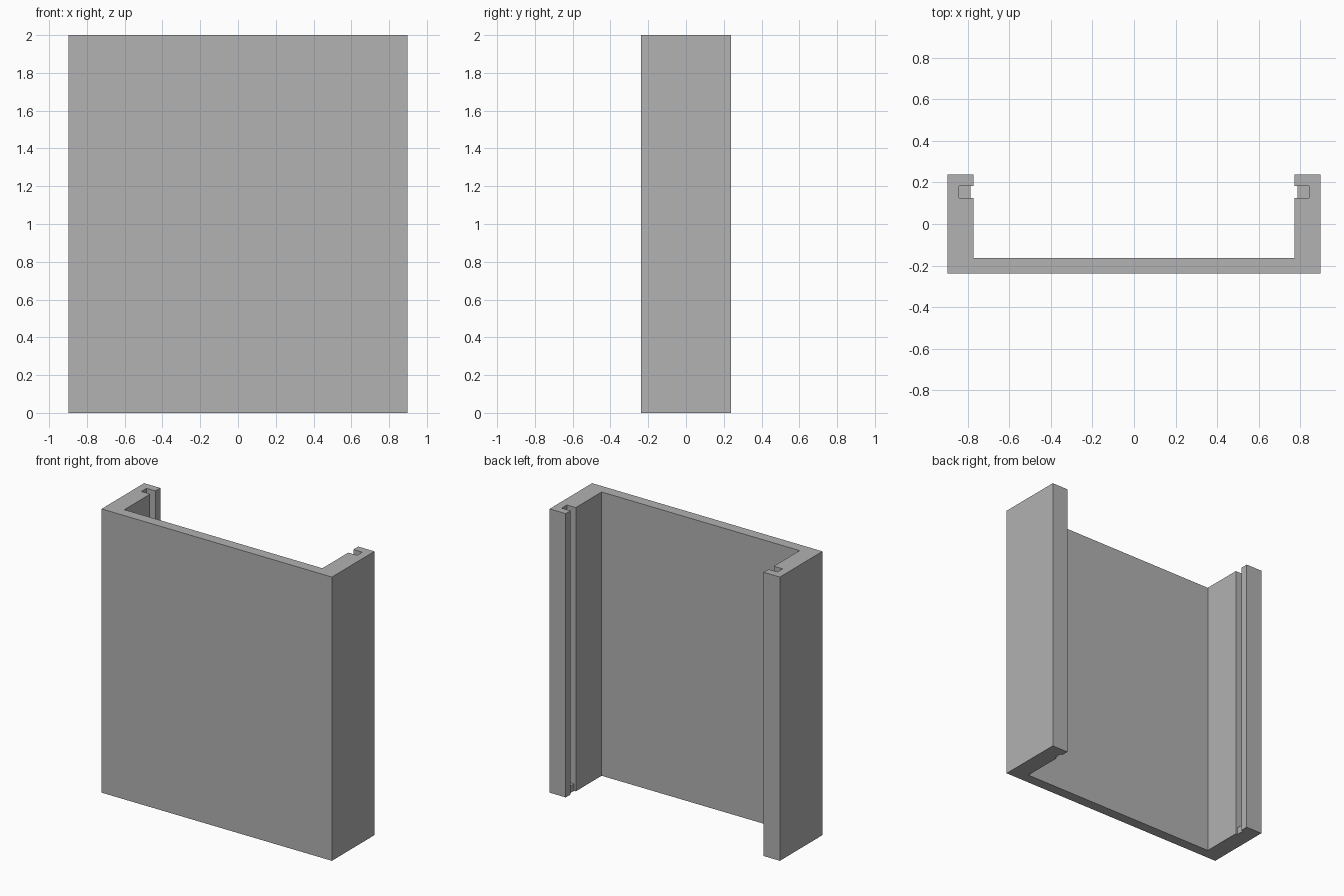
import bpy
import bmesh

cube = bpy.data.objects.get("Cube")
if cube:
    bpy.data.objects.remove(cube, do_unlink=True)

# Single flat grey
grey = bpy.data.materials.new("plain grey")
grey.use_nodes = True
colour = (0.445, 0.445, 0.445, 1)
grey.diffuse_color = colour
grey.node_tree.nodes["Principled BSDF"].inputs["Base Color"].default_value = colour

OUTER, INNER = 0.898, 0.772
FRONT, BACK, PANEL_BACK = -0.237, 0.237, -0.163
SLOT_FRONT, SLOT_BACK, SLOT_END = 0.125, 0.183, 0.841
STOP_FACE, STOP_HEIGHT, HEIGHT = 0.786, 0.05, 2.0


def extrude_profile(name, outline, height):
    """Raise a closed plan outline from the ground to the given height."""
    bm = bmesh.new()
    base = bm.faces.new([bm.verts.new((x, y, 0)) for x, y in outline])
    result = bmesh.ops.extrude_face_region(bm, geom=[base], use_keep_orig=True)
    top = [v for v in result["geom"] if isinstance(v, bmesh.types.BMVert)]
    bmesh.ops.translate(bm, verts=top, vec=(0, 0, height))
    bmesh.ops.recalc_face_normals(bm, faces=bm.faces)
    mesh = bpy.data.meshes.new(name)
    bm.to_mesh(mesh)
    bm.free()
    mesh.materials.append(grey)
    obj = bpy.data.objects.new(name, mesh)
    bpy.context.collection.objects.link(obj)
    return obj


# Channel: front panel and two side walls with a vertical slot in each
half = [
    (OUTER, FRONT), (OUTER, BACK), (INNER, BACK),
    (INNER, SLOT_BACK), (SLOT_END, SLOT_BACK),
    (SLOT_END, SLOT_FRONT), (INNER, SLOT_FRONT), (INNER, PANEL_BACK),
]
extrude_profile("slotted_channel", half + [(-x, y) for x, y in reversed(half)], HEIGHT)

# Small stops closing the bottom of each slot
for side, sign in (("left", 1), ("right", -1)):
    stop = [(sign * x, y) for x, y in (
        (STOP_FACE, SLOT_FRONT), (SLOT_END, SLOT_FRONT),
        (SLOT_END, SLOT_BACK), (STOP_FACE, SLOT_BACK))]
    extrude_profile(side + "_slot_stop", stop, STOP_HEIGHT)
